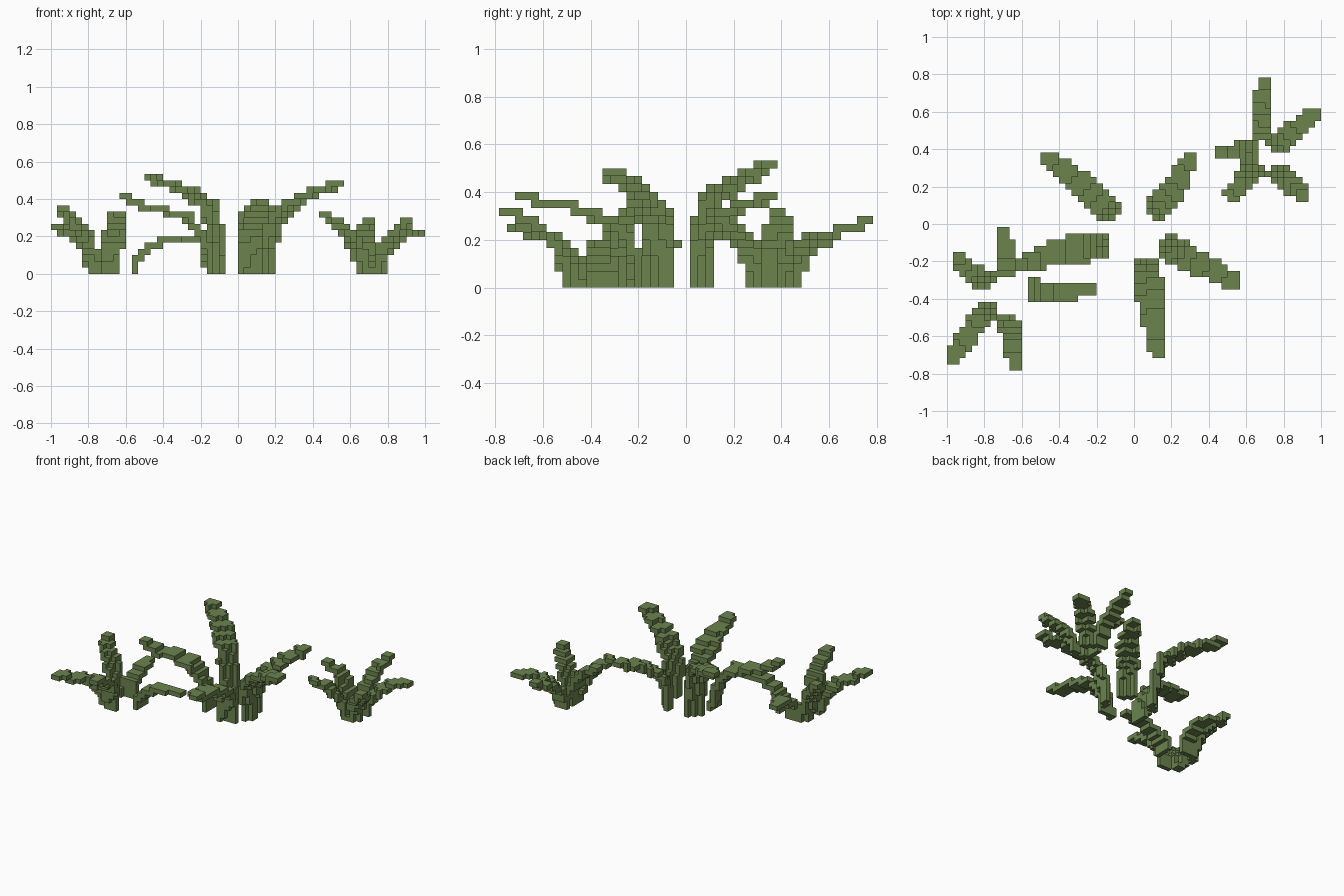
import bpy, bmesh, math
from mathutils import Vector

S = 1 / 30                      # block size
Y0 = S / 2                      # block grid is half a step off in y

green = bpy.data.materials.new("leaf green")
green.diffuse_color = (0.147, 0.227, 0.076, 1)


def leaf_cells(points, widths):
    """Blocks covered by a blade one block thick along a path."""
    pts = [Vector(p) for p in points]
    run = pts[-1] - pts[0]
    side = Vector((-run.y, run.x, 0)).normalized()
    cells = set()
    n = len(pts) - 1
    for k in range(n):
        a, b = pts[k], pts[k + 1]
        steps = max(2, int((b - a).length / (S * 0.2)))
        for i in range(steps + 1):
            t = i / steps
            p = a.lerp(b, t)
            u = (k + t) / n
            # narrow base, wide middle, slim tip
            if u < 0.5:
                w = widths[0] + (widths[1] - widths[0]) * u * 2
            else:
                w = widths[1] + (widths[2] - widths[1]) * (u * 2 - 1)
            m = 12
            for j in range(m + 1):
                q = p + side * w * (j / m - 0.5)
                cells.add((math.floor(q.x / S), math.floor((q.y - Y0) / S),
                           max(0, math.floor(q.z / S))))
    return cells


def build(name, leaves):
    """Outer skin of all blocks of a plant."""
    cells = set()
    for pts, widths in leaves:
        cells |= leaf_cells(pts, widths)
    bm = bmesh.new()
    verts = {}

    def vert(c):
        if c not in verts:
            verts[c] = bm.verts.new((c[0] * S, c[1] * S + Y0, c[2] * S))
        return verts[c]

    for c in sorted(cells):
        for ax in range(3):
            for d in (0, 1):
                nb = list(c)
                nb[ax] += 2 * d - 1
                if tuple(nb) in cells:
                    continue
                quad = []
                for u, v in ((0, 0), (1, 0), (1, 1), (0, 1)):
                    q = list(c)
                    q[ax] += d
                    q[(ax + 1) % 3] += u
                    q[(ax + 2) % 3] += v
                    quad.append(vert(tuple(q)))
                bm.faces.new(quad if d else quad[::-1])
    me = bpy.data.meshes.new(name)
    bm.to_mesh(me)
    bm.free()
    me.materials.append(green)
    bpy.context.collection.objects.link(bpy.data.objects.new(name, me))


BIG = (0.08, 0.11, 0.045)
SMALL = (0.06, 0.085, 0.04)

# Tall middle plant
build("middle_plant", [
    ([(-.11, .06, 0), (-.12, .07, .2), (-.16, .1, .37), (-.27, .2, .44), (-.38, .29, .48), (-.47, .36, .515)], BIG),
    ([(.1, .06, 0), (.11, .07, .15), (.14, .1, .25), (.2, .18, .31), (.25, .25, .35), (.31, .36, .385)], BIG),
    ([(.16, -.1, 0), (.17, -.11, .16), (.2, -.13, .28), (.27, -.17, .36), (.36, -.22, .42), (.46, -.27, .45), (.55, -.32, .485)], BIG),
    ([(.05, -.21, 0), (.06, -.22, .15), (.07, -.28, .25), (.09, -.38, .3), (.1, -.5, .34), (.12, -.6, .36), (.13, -.705, .385)], (.1, .12, .05)),
    ([(-.15, -.11, 0), (-.17, -.11, .13), (-.22, -.12, .24), (-.28, -.13, .3), (-.4, -.15, .34), (-.5, -.185, .36), (-.62, -.22, .41)], (.1, .12, .05)),
])

# Short left plant, one leaf arching towards the middle
build("left_plant", [
    ([(-.55, -.35, 0), (-.545, -.35, .05), (-.52, -.36, .1), (-.48, -.37, .14), (-.4, -.36, .18), (-.21, -.345, .185)], (.06, .1, .05)),
    ([(-.69, -.28, 0), (-.685, -.27, .08), (-.68, -.22, .15), (-.69, -.15, .18), (-.7, -.03, .185)], SMALL),
    ([(-.77, -.31, 0), (-.79, -.3, .13), (-.83, -.28, .22), (-.88, -.25, .29), (-.95, -.18, .345)], SMALL),
    ([(-.68, -.5, 0), (-.675, -.52, .12), (-.66, -.57, .22), (-.645, -.64, .28), (-.64, -.76, .32)], SMALL),
    ([(-.76, -.45, 0), (-.785, -.47, .1), (-.83, -.52, .18), (-.89, -.6, .22), (-.975, -.715, .25)], SMALL),
])

# Short right plant
build("right_plant", [
    ([(.67, .46, 0), (.675, .5, .12), (.68, .56, .18), (.685, .64, .23), (.695, .77, .285)], SMALL),
    ([(.74, .41, 0), (.77, .42, .1), (.81, .46, .16), (.87, .51, .2), (.98, .59, .215)], SMALL),
    ([(.655, .38, 0), (.64, .385, .13), (.59, .39, .22), (.53, .385, .28), (.45, .385, .31)], SMALL),
    ([(.67, .31, 0), (.65, .29, .1), (.61, .26, .18), (.57, .21, .24), (.5, .15, .28)], SMALL),
    ([(.75, .29, 0), (.77, .28, .1), (.81, .24, .18), (.85, .2, .22), (.91, .145, .285)], SMALL),
])
